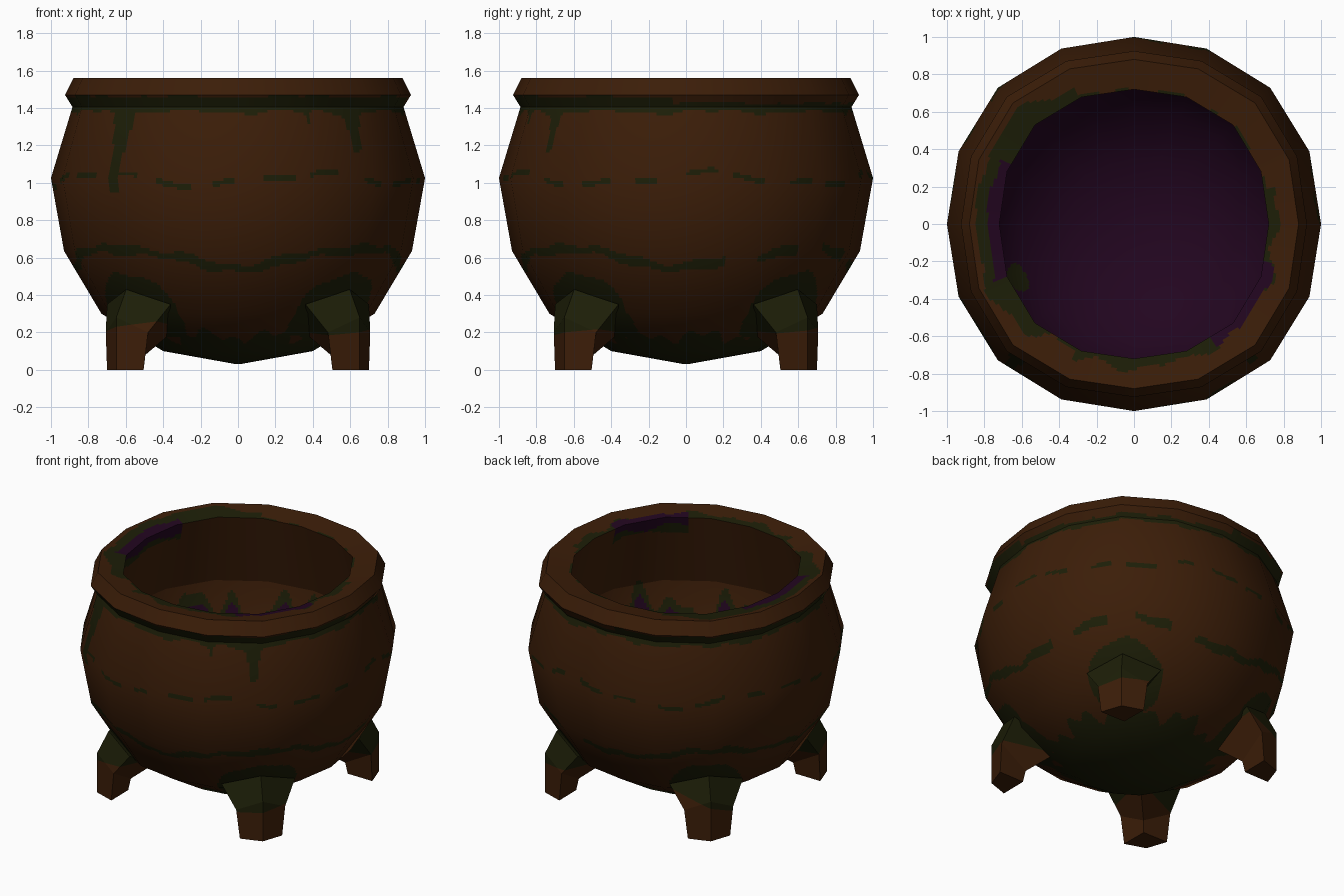
import bpy, bmesh, math
from math import sin, cos, pi, radians, hypot, atan2

if "Cube" in bpy.data.objects:
    bpy.data.objects.remove(bpy.data.objects["Cube"])

# Colours
def mat(name, r, g, b):
    m = bpy.data.materials.new(name)
    m.diffuse_color = (r, g, b, 1)
    m.use_nodes = True
    m.node_tree.nodes["Principled BSDF"].inputs["Base Color"].default_value = m.diffuse_color
    return m

MATS = [mat("rusty brown", 0.044, 0.0125, 0.0025),
        mat("moss green", 0.0120, 0.0130, 0.0022),
        mat("potion purple", 0.0160, 0.0017, 0.0140)]
BROWN, GREEN, PURPLE = 0, 1, 2

def ang(a, deg):
    """Signed difference between azimuth a and deg, in degrees."""
    return (math.degrees(a) - deg + 180) % 360 - 180

# Pot profile (radius, height): up the outside, over the rim, down the inside
PROFILE = [(0.01, 0.03), (0.40, 0.10), (0.73, 0.30), (0.93, 0.635), (1.0, 1.025),
           (0.885, 1.405), (0.925, 1.47), (0.88, 1.56), (0.72, 1.535),
           (0.85, 1.03), (0.79, 0.66), (0.62, 0.38), (0.34, 0.21), (0.01, 0.15)]
SHARP = {5, 6, 7, 8, 9}
SIDES, SUB, STEP = 16, 20, 0.016

def outside_colour(r, z, a):
    wob = 0.012 * sin(9 * a) + 0.01 * sin(23 * a + 1)
    if z > 1.405:                                   # lip
        top = 1.425 if abs(ang(a, 45)) < 50 else 1.462
        return GREEN if z < top + wob * 0.5 else BROWN
    if z > 1.378 + wob * 0.8:                       # grime under the lip
        return GREEN
    for deg, end, w in ((-131, 0.94, 4.2), (-49, 1.16, 4.2), (-66, 1.31, 1.8)):
        t = (z - end) / (1.40 - end)                # drips
        if t > 0 and abs(ang(a, deg)) < w * (0.3 + 0.8 * t * t):
            return GREEN
    if abs(z - 1.02 - 0.03 * sin(5 * a + 1) - 0.015 * sin(11 * a)) < 0.014 \
            and sin(22 * a) + 0.5 * sin(9 * a) > -0.2:
        return GREEN                                # dashed scratches
    if abs(z - 0.6 + 0.05 * cos(4 * a) - wob * 0.8) < 0.022 + 0.006 * sin(13 * a) \
            and not (abs(ang(a, 45)) < 40 and sin(14 * a) < -0.3):
        return GREEN                                # wavy band, broken at the back
    d = min(abs(ang(a, k)) for k in (45, 135, 225, 315))
    if hypot(radians(d) * r, (z - 0.34) * 1.4) < 0.25 + wob:
        return GREEN                                # moss round the legs
    return GREEN if z < 0.18 + 2 * wob else BROWN   # mossy underside

def rim_colour(r, a):
    wob = 0.010 * sin(11 * a) + 0.010 * sin(19 * a + 2)
    if abs(ang(a, 178)) < 24 and r < 0.787 + wob:
        return PURPLE
    if abs(ang(a, -36)) < 20 and r < 0.770 + wob:
        return PURPLE
    if abs(ang(a, 172)) < 58:
        edge = 0.850 - 0.08 * (abs(ang(a, 172)) / 58) ** 4
        return GREEN if r < edge + wob else BROWN
    if abs(ang(a, -50)) < 65 and r < 0.772 + 1.5 * wob:
        return GREEN
    return GREEN if r < 0.728 + wob * 0.4 else BROWN

def inside_colour(r, z, a):
    drip = 0.12 * sin(13 * a) * sin(5 * a + 1) + 0.04 * sin(29 * a)
    if hypot(radians(ang(a, 205)) * r, z - 0.48) < 0.08:
        return GREEN                                # stray moss patch
    if z < 0.81 + drip:
        return PURPLE
    if z < 0.87 + 1.3 * drip:
        return GREEN
    for deg, w in ((178, 24), (-36, 20)):           # spills over the rim
        if abs(ang(a, deg)) < w and z > 1.43 + 0.02 * sin(9 * a):
            return PURPLE if z > 1.47 + 0.02 * sin(13 * a) else GREEN
    return BROWN

def build_pot():
    # Normals of the profile, averaged at soft corners, so that shading is smooth
    seg = []
    for (r0, z0), (r1, z1) in zip(PROFILE, PROFILE[1:]):
        l = hypot(r1 - r0, z1 - z0)
        seg.append(((z1 - z0) / l, (r0 - r1) / l))
    def corner(i, s):
        if i == 0:
            return (0, -1)
        if i == len(PROFILE) - 1:
            return (0, 1)
        if i in SHARP:
            return seg[s]
        x, y = seg[i - 1][0] + seg[i][0], seg[i - 1][1] + seg[i][1]
        return (x / hypot(x, y), y / hypot(x, y))

    # Rows: (radius, height), and per strip the segment and its two normals
    rows, strips = [PROFILE[0]], []
    for s in range(len(seg)):
        (r0, z0), (r1, z1) = PROFILE[s], PROFILE[s + 1]
        na, nb = corner(s, s), corner(s + 1, s)
        n = max(2, round(hypot(r1 - r0, z1 - z0) / STEP))
        mix = lambda t: tuple(p + (q - p) * t for p, q in zip(na, nb))
        for k in range(1, n + 1):
            t = k / n
            rows.append((r0 + (r1 - r0) * t, z0 + (z1 - z0) * t))
            strips.append((s, mix((k - 1) / n), mix(t)))

    # Columns: points along the flat sides of a 16-gon that bulges on the diagonals
    cols = []
    def post(i, bulge):
        a = 2 * pi * i / SIDES
        f = 1 + bulge * (1 - cos(4 * a)) / 2
        return cos(a) * f, sin(a) * f
    def ring(bulge):
        pts = []
        for i in range(SIDES):
            (ax, ay), (bx, by) = post(i, bulge), post(i + 1, bulge)
            for k in range(SUB):
                t = k / SUB
                pts.append((ax + (bx - ax) * t, ay + (by - ay) * t))
        return pts
    cols = ring(0.03)
    N = len(cols)
    az = [atan2(y, x) for x, y in cols]
    verts = []
    for r, z in rows:
        bulge = 0.03 + 0.01 * min(1, max(0, (z - 1.03) / 0.37))
        verts += [(r * x, r * y, z) for x, y in ring(bulge)]
    faces, normals, colours = [], [], []
    for i, (s, n0, n1) in enumerate(strips):
        r = (rows[i][0] + rows[i + 1][0]) / 2
        z = (rows[i][1] + rows[i + 1][1]) / 2
        for j in range(N):
            k = (j + 1) % N
            faces.append((i * N + j, i * N + k, (i + 1) * N + k, (i + 1) * N + j))
            for n, c in ((n0, j), (n0, k), (n1, k), (n1, j)):
                normals.append((n[0] * cos(az[c]), n[0] * sin(az[c]), n[1]))
            a = az[j] + pi / N
            colours.append(outside_colour(r, z, a) if s < 7 else
                           rim_colour(r, a) if s == 7 else inside_colour(r, z, a))
    # Tiny caps at the two poles
    last = (len(rows) - 1) * N
    faces += [tuple(reversed(range(N))), tuple(range(last, last + N))]
    normals += [(0, 0, -1)] * N + [(0, 0, 1)] * N
    colours += [GREEN, PURPLE]

    me = bpy.data.meshes.new("cauldron_pot")
    me.from_pydata(verts, [], faces)
    for m in MATS:
        me.materials.append(m)
    me.polygons.foreach_set("material_index", colours)
    me.polygons.foreach_set("use_smooth", [True] * len(faces))
    me.update()
    me.normals_split_custom_set(normals)
    bpy.context.collection.objects.link(bpy.data.objects.new("cauldron_pot", me))

# Leg rings in (outward, sideways, height): ridge, side, inner, other side
RINGS = [[(0.92, 0, 0), (0.852, 0.138, 0), (0.717, 0, 0)],
         [(0.92, 0, 0.28), (0.84, 0.16, 0.20), (0.70, 0, 0.08)],
         [(0.845, 0, 0.43), (0.75, 0.24, 0.35), (0.50, 0, 0.20)]]

def build_leg(name, deg, moss, tilt):
    bm = bmesh.new()
    c, s = cos(radians(deg)), sin(radians(deg))
    rings = []
    for ridge, side, inner in RINGS:
        pts = [ridge, side, inner, (side[0], -side[1], side[2])]
        rings.append([bm.verts.new((u * c - v * s, u * s + v * c, z)) for u, v, z in pts])
    for lo, hi in zip(rings, rings[1:]):
        for i in range(4):
            k = (i + 1) % 4
            bm.faces.new((lo[i], lo[k], hi[k], hi[i]))
    bm.faces.new(rings[0][::-1])
    bm.faces.new(rings[-1])
    bmesh.ops.recalc_face_normals(bm, faces=bm.faces)
    # Cut where the moss ends
    bmesh.ops.bisect_plane(bm, geom=bm.verts[:] + bm.edges[:] + bm.faces[:],
                           plane_co=(0, 0, moss), plane_no=(tilt * s, -tilt * c, 1))
    for f in bm.faces:
        p = f.calc_center_median()
        f.material_index = GREEN if p.z + tilt * (s * p.x - c * p.y) > moss else BROWN
    me = bpy.data.meshes.new(name)
    bm.to_mesh(me)
    bm.free()
    for m in MATS[:2]:
        me.materials.append(m)
    bpy.context.collection.objects.link(bpy.data.objects.new(name, me))

build_pot()
for name, deg, moss, tilt in (("front_left_leg", 225, 0.23, 0.15),
                              ("front_right_leg", 315, 0.20, 0.1),
                              ("back_right_leg", 45, 0.21, 0.1),
                              ("back_left_leg", 135, 0.23, -0.4)):
    build_leg(name, deg, moss, tilt)
